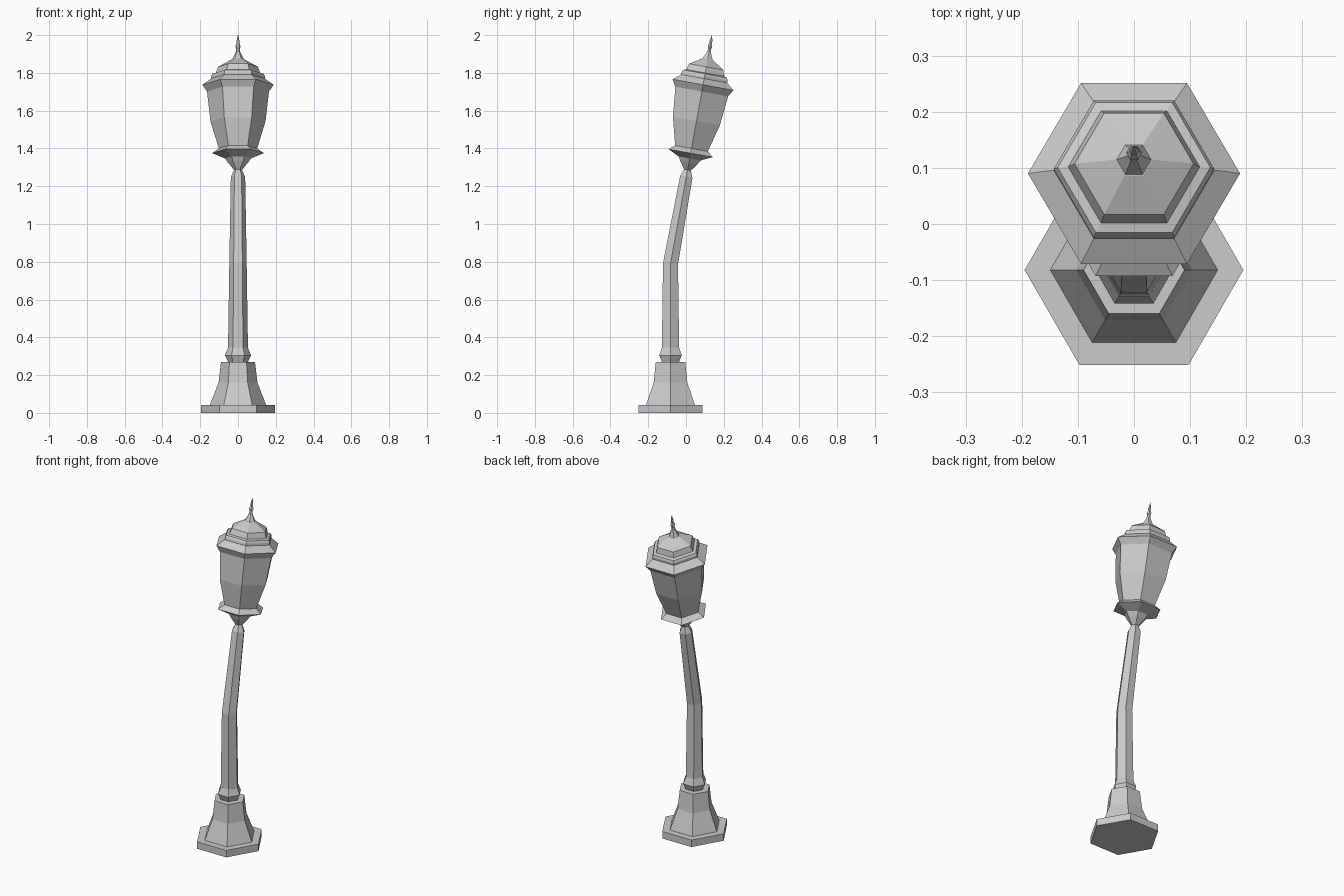
import bpy, bmesh, math

if "Cube" in bpy.data.objects:
    bpy.data.objects.remove(bpy.data.objects["Cube"])

AXIS_Y = -0.082      # centre of the upright lower half
BEND_Z = 0.79        # height of the kink in the pole
TILT = math.radians(10.3)
SIDES = 6


def ring_point(r, z, a):
    """Point of a hexagonal ring; rings above the kink lean backwards."""
    x, y = r * math.cos(a), r * math.sin(a)
    if abs(z - BEND_Z) < 1e-6:
        t = TILT / 2
    else:
        t = TILT if z > BEND_Z else 0.0
    cy = AXIS_Y + max(0.0, z - BEND_Z) * math.tan(TILT)
    return (x, cy + y * math.cos(t), z - y * math.sin(t))


def hex_lathe(name, profile):
    """Closed hexagonal solid from (radius, height on axis) pairs."""
    bm = bmesh.new()
    rings = [[bm.verts.new(ring_point(r, z, math.tau * i / SIDES))
              for i in range(SIDES)] for r, z in profile]
    for low, high in zip(rings, rings[1:]):
        for i in range(SIDES):
            j = (i + 1) % SIDES
            bm.faces.new((low[i], low[j], high[j], high[i]))
    bm.faces.new(rings[0][::-1])
    bm.faces.new(rings[-1])
    mesh = bpy.data.meshes.new(name)
    bm.to_mesh(mesh)
    bm.free()
    obj = bpy.data.objects.new(name, mesh)
    bpy.context.collection.objects.link(obj)
    return obj


# Upright foot
hex_lathe("base_plate", [(0.195, 0), (0.195, 0.042)])
hex_lathe("flared_base", [(0.15, 0.04), (0.103, 0.16), (0.09, 0.27)])
hex_lathe("collar", [(0.052, 0.268), (0.069, 0.305), (0.053, 0.345)])

# Bent pole with a narrowed neck
hex_lathe("pole", [(0.053, 0.33), (0.046, BEND_Z), (0.038, 1.25), (0.02, 1.288)])

# Leaning lantern
hex_lathe("lantern_knob", [(0.02, 1.285), (0.053, 1.325), (0.068, 1.347), (0.066, 1.36)])
hex_lathe("lantern_dish", [(0.068, 1.347), (0.137, 1.375), (0.102, 1.4)])
hex_lathe("lantern_glass", [(0.1, 1.395), (0.146, 1.545), (0.165, 1.71)])
hex_lathe("roof_eave", [(0.163, 1.7), (0.189, 1.737), (0.142, 1.77)])
hex_lathe("roof_step", [(0.143, 1.765), (0.143, 1.782), (0.136, 1.795), (0.118, 1.8)])
hex_lathe("roof_cap", [(0.118, 1.798), (0.106, 1.832), (0.033, 1.872)])

# Pointed finial
hex_lathe("finial", [(0.033, 1.868), (0.012, 1.91), (0.009, 1.925), (0.014, 1.94),
                     (0.008, 1.955), (0.009, 1.965), (0.001, 2.0)])
